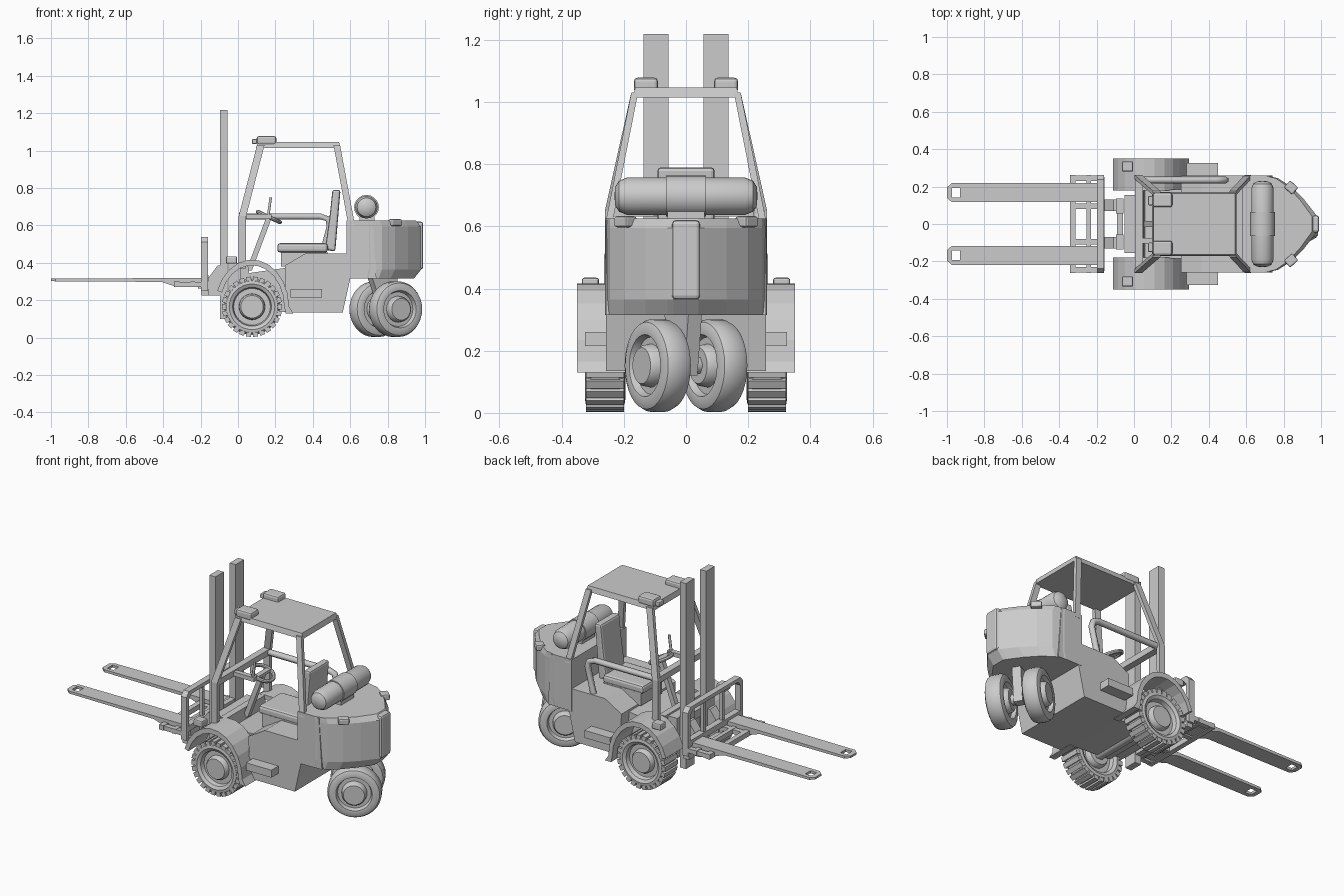
import bpy, bmesh
from math import sin, cos, pi, radians
from mathutils import Vector, Matrix

if "Cube" in bpy.data.objects:
    bpy.data.objects.remove(bpy.data.objects["Cube"])


def finish(name, bm, bevel=0, smooth=False):
    bmesh.ops.recalc_face_normals(bm, faces=bm.faces)
    me = bpy.data.meshes.new(name)
    bm.to_mesh(me)
    bm.free()
    ob = bpy.data.objects.new(name, me)
    bpy.context.collection.objects.link(ob)
    if bevel:
        m = ob.modifiers.new("bevel", 'BEVEL')
        m.width, m.segments = bevel, 2
    if smooth:
        bpy.ops.object.select_all(action='DESELECT')
        ob.select_set(True)
        bpy.context.view_layer.objects.active = ob
        bpy.ops.object.shade_smooth_by_angle(angle=radians(35))
    return ob


def loft(name, rings, bevel=0):
    bm = bmesh.new()
    vs = [[bm.verts.new(p) for p in r] for r in rings]
    n = len(rings[0])
    for a, b in zip(vs, vs[1:]):
        for i in range(n):
            j = (i + 1) % n
            bm.faces.new((a[i], a[j], b[j], b[i]))
    bm.faces.new(vs[0])
    bm.faces.new(vs[-1])
    return finish(name, bm, bevel)


def side_prism(name, pts, y0, y1, bevel=0):
    return loft(name, [[(x, y, z) for x, z in pts] for y in (y0, y1)], bevel)


def box(name, x0, x1, y0, y1, z0, z1, bevel=0):
    return side_prism(name, [(x0, z0), (x1, z0), (x1, z1), (x0, z1)], y0, y1, bevel)


def leg(name, points, dx, dy):
    return loft(name, [[(x + a * dx / 2, y + b * dy / 2, z) for a, b in
                        ((-1, -1), (1, -1), (1, 1), (-1, 1))] for x, y, z in points])


def tube(name, pts, r):
    cu = bpy.data.curves.new(name, 'CURVE')
    cu.dimensions, cu.bevel_depth, cu.bevel_resolution = '3D', r, 1
    cu.use_fill_caps = True
    sp = cu.splines.new('POLY')
    sp.points.add(len(pts) - 1)
    for p, c in zip(sp.points, pts):
        p.co = (*c, 1)
    ob = bpy.data.objects.new(name, cu)
    bpy.context.collection.objects.link(ob)
    return ob


def revolve(name, prof, loc, rot=0, tilt=0, treads=0, steps=32):
    # profile of (radius, y) spun about the local y axis
    bm = bmesh.new()
    vs = [bm.verts.new((r, y, 0)) for r, y in prof]
    es = [bm.edges.new(e) for e in zip(vs, vs[1:])]
    bmesh.ops.spin(bm, geom=vs + es, cent=(0, 0, 0), axis=(0, 1, 0), angle=2 * pi, steps=steps)
    bmesh.ops.remove_doubles(bm, verts=bm.verts, dist=1e-4)
    for i in range(treads):
        m = (Matrix.Rotation(2 * pi * i / treads, 4, 'Y') @ Matrix.Translation((0.149, 0, 0))
             @ Matrix.Diagonal((0.024, 0.122, 0.027, 1)))
        bmesh.ops.create_cube(bm, size=1, matrix=m)
    ob = finish(name, bm, 0, True)
    ob.location, ob.rotation_euler = loc, (tilt, 0, rot)
    return ob


# counterweight: stacked plan outlines
half = [(0.58, 0.26), (0.70, 0.26), (0.77, 0.245), (0.84, 0.20), (0.91, 0.13), (0.965, 0.06), (0.98, 0.04)]
rings = []
for z, k in ((0.315, 0.9), (0.365, 1), (0.595, 1), (0.625, 0.93)):
    h = [(0.58 + (x - 0.58) * k, y, z) for x, y in half]
    rings.append(h + [(x, -y, z) for x, y, z in reversed(h)])
loft("counterweight", rings)
box("rear_panel", 0.93, 0.99, -0.045, 0.045, 0.365, 0.62, 0.012)

# chassis
side_prism("chassis", [(0.26, 0.135), (0.56, 0.135), (0.60, 0.315), (0.74, 0.315), (0.72, 0.62),
                       (0.60, 0.625), (0.59, 0.45), (0.36, 0.45), (0.25, 0.385)], -0.258, 0.258)
side_prism("front_chassis", [(0.01, 0.15), (0.27, 0.135), (0.27, 0.375), (0.06, 0.345), (0.05, 0.41),
                             (0.01, 0.41)], -0.185, 0.185)
box("front_cowl", -0.05, 0.015, -0.155, 0.155, 0.16, 0.40)

# fenders, steps, headlights and front wheels
arc = [radians(a) for a in range(160, -1, -16)]
fender = ([(0.075 + 0.198 * cos(a), 0.165 + 0.252 * sin(a)) for a in arc] + [(0.295, 0.13), (0.255, 0.13)]
          + [(0.075 + 0.172 * cos(a), 0.165 + 0.222 * sin(a)) for a in reversed(arc)])
wheel_half = [(0, 0.062), (0.06, 0.062), (0.068, 0.05), (0.07, 0.03), (0.098, 0.03), (0.104, 0.055),
              (0.122, 0.065), (0.138, 0.062), (0.15, 0.045)]
front_prof = wheel_half + [(r, -y) for r, y in reversed(wheel_half)]
for s, side in ((1, "left"), (-1, "right")):
    side_prism(side + "_fender", fender, s * 0.18, s * 0.35)
    box(side + "_step", 0.28, 0.45, s * 0.25, s * 0.325, 0.215, 0.26)
    box(side + "_headlight", -0.065, -0.005, s * 0.28, s * 0.335, 0.395, 0.435, 0.008)
    revolve(side + "_front_wheel", front_prof, (0.075, s * 0.26, 0.165), treads=26)
tube("front_axle", [(0.075, -0.22, 0.165), (0.075, 0.22, 0.165)], 0.035)

# steered rear wheels, turned thirty degrees
turn = radians(30)
rear_half = [(0, 0.06), (0.058, 0.06), (0.066, 0.05), (0.07, 0.025), (0.092, 0.025), (0.1, 0.048),
             (0.122, 0.05), (0.14, 0.042), (0.149, 0.025)]
rear_prof = rear_half + [(r, -y) for r, y in reversed(rear_half)]
for s, side in ((1, "left"), (-1, "right")):
    revolve(side + "_rear_wheel", rear_prof,
            (0.79 - s * 0.105 * sin(turn), s * 0.105 * cos(turn), 0.152), rot=turn)
yoke = side_prism("steering_yoke", [(-0.10, 0.325), (0.06, 0.325), (0.045, 0.22), (0.03, 0.12),
                                    (-0.02, 0.12), (-0.05, 0.2)], -0.025, 0.025)
yoke.location, yoke.rotation_euler = (0.79, 0, 0), (0, 0, turn)
tube("rear_axle", [(0.79 - s * 0.08 * sin(turn), s * 0.08 * cos(turn), 0.152) for s in (1, -1)], 0.03)

# gas tank with strap
revolve("gas_tank", [(0, 0.23), (0.03, 0.228), (0.05, 0.215), (0.06, 0.19), (0.06, -0.19),
                     (0.05, -0.215), (0.03, -0.228), (0, -0.23)], (0.687, 0, 0.697), steps=20)
revolve("tank_strap", [(0.055, 0.065), (0.066, 0.065), (0.066, -0.065), (0.055, -0.065)],
        (0.687, 0, 0.697), steps=20)
box("tank_cradle", 0.65, 0.73, -0.06, 0.06, 0.61, 0.66)

# tail lights
for s, side in ((1, "left"), (-1, "right")):
    ob = box(side + "_tail_light", -0.03, 0.03, -0.025, 0.025, -0.018, 0.018, 0.008)
    ob.location, ob.rotation_euler = (0.84, s * 0.195, 0.615), (0, 0, -s * radians(42))

# overhead guard
for s, side in ((1, "left"), (-1, "right")):
    leg(side + "_front_pillar", [(0.022, s * 0.25, 0.37), (0.024, s * 0.25, 0.65),
                                 (0.122, s * 0.165, 1.03)], 0.04, 0.022)
    leg(side + "_rear_pillar", [(0.608, s * 0.25, 0.60), (0.528, s * 0.165, 1.03)], 0.035, 0.022)
    box(side + "_roof_pod", 0.10, 0.205, s * 0.09, s * 0.168, 1.03, 1.078, 0.012)
    box(side + "_roof_lamp", 0.075, 0.102, s * 0.10, s * 0.15, 1.035, 1.062, 0.006)
loft("roof", [[(x, y, z) for x, y in ((0.105 - d, -0.163 - d), (0.54 + d, -0.163 - d),
                                      (0.54 + d, 0.163 + d), (0.105 - d, 0.163 + d))]
              for z, d in ((1.015, 0.008), (1.047, 0))])
tube("hand_rail", [(0.02, 0.235, 0.648), (0.44, 0.235, 0.648), (0.48, 0.235, 0.635),
                   (0.49, 0.235, 0.60), (0.45, 0.235, 0.44)], 0.018)

# dashboard, steering column and lever
box("dashboard", 0.005, 0.045, -0.24, 0.24, 0.632, 0.668)
leg("steering_column", [(0.06, 0, 0.36), (0.165, 0, 0.64)], 0.03, 0.03)
bpy.ops.mesh.primitive_torus_add(major_segments=24, minor_segments=8, major_radius=0.065, minor_radius=0.011,
                                 location=(0.165, 0, 0.645), rotation=(0, radians(25), 0))
bpy.context.object.name = "steering_wheel"
box("steering_spoke", 0.15, 0.18, -0.06, 0.06, 0.635, 0.652)
tube("control_lever", [(0.16, -0.09, 0.64), (0.175, -0.09, 0.75)], 0.008)
box("lever_bracket", 0.03, 0.18, -0.105, -0.075, 0.635, 0.66)

# seat
box("seat_cushion", 0.21, 0.48, -0.11, 0.11, 0.455, 0.505, 0.015)
box("seat_base", 0.23, 0.48, -0.10, 0.10, 0.38, 0.456)
side_prism("seat_back", [(0.465, 0.47), (0.52, 0.46), (0.548, 0.79), (0.505, 0.79), (0.49, 0.65)],
           -0.092, 0.092, 0.012)

# mast
for s, side in ((1, "left"), (-1, "right")):
    box(side + "_mast_rail", -0.095, -0.055, s * 0.057, s * 0.137, 0.10, 1.218)
    side_prism(side + "_carriage_link", [(-0.17, 0.225), (-0.085, 0.225), (-0.085, 0.385), (-0.11, 0.385),
                                         (-0.165, 0.31)], s * 0.07, s * 0.13)
for z in (0.15, 0.36):
    box("mast_crossbar", -0.09, -0.06, -0.07, 0.07, z, z + 0.05)

# load backrest and carriage frame
tube_pts = [(-0.25, 0.25), (-0.25, 0.51), (-0.225, 0.538), (0.225, 0.538), (0.25, 0.51), (0.25, 0.25)]
outer = [(y + (0.013 if y > 0 else -0.013), z) for y, z in tube_pts]
inner = [(y * 0.955, z - (0.022 if z > 0.3 else 0)) for y, z in reversed(tube_pts)]
loft("backrest_frame", [[(x, y, z) for y, z in outer + inner] for x in (-0.197, -0.16)])
for z in (0.225, 0.30):
    box("carriage_bar", -0.195, -0.157, -0.25, 0.25, z, z + 0.035)
for y in (-0.09, 0.09):
    box("backrest_bar", -0.188, -0.168, y - 0.01, y + 0.01, 0.23, 0.525)
for x0, x1 in ((-0.342, -0.312), (-0.255, -0.23)):
    box("fork_frame_bar", x0, x1, -0.262, 0.262, 0.27, 0.30)
for y in (-0.245, -0.095, 0.095, 0.245):
    box("fork_frame_link", -0.33, -0.165, y - 0.015, y + 0.015, 0.272, 0.298)

# forks with chamfered tips and a square hole
for s, side in ((1, "left"), (-1, "right")):
    c = s * 0.168
    fork = loft(side + "_fork", [[(x, c + w, zt), (x, c - w, zt), (x, c - w, zb), (x, c + w, zb)]
                for x, w, zt, zb in ((-1, 0.028, 0.315, 0.303), (-0.975, 0.05, 0.316, 0.301),
                                     (-0.41, 0.05, 0.318, 0.298), (-0.34, 0.05, 0.318, 0.275),
                                     (-0.20, 0.05, 0.318, 0.275))])
    cut = box(side + "_fork_hole_cutter", -0.972, -0.93, c - 0.025, c + 0.025, 0.25, 0.37)
    cut.hide_render = True
    cut.hide_set(True)
    m = fork.modifiers.new("hole", 'BOOLEAN')
    m.object, m.operation, m.solver = cut, 'DIFFERENCE', 'EXACT'
    box(side + "_fork_heel", -0.215, -0.165, c - 0.05, c + 0.05, 0.262, 0.318)
